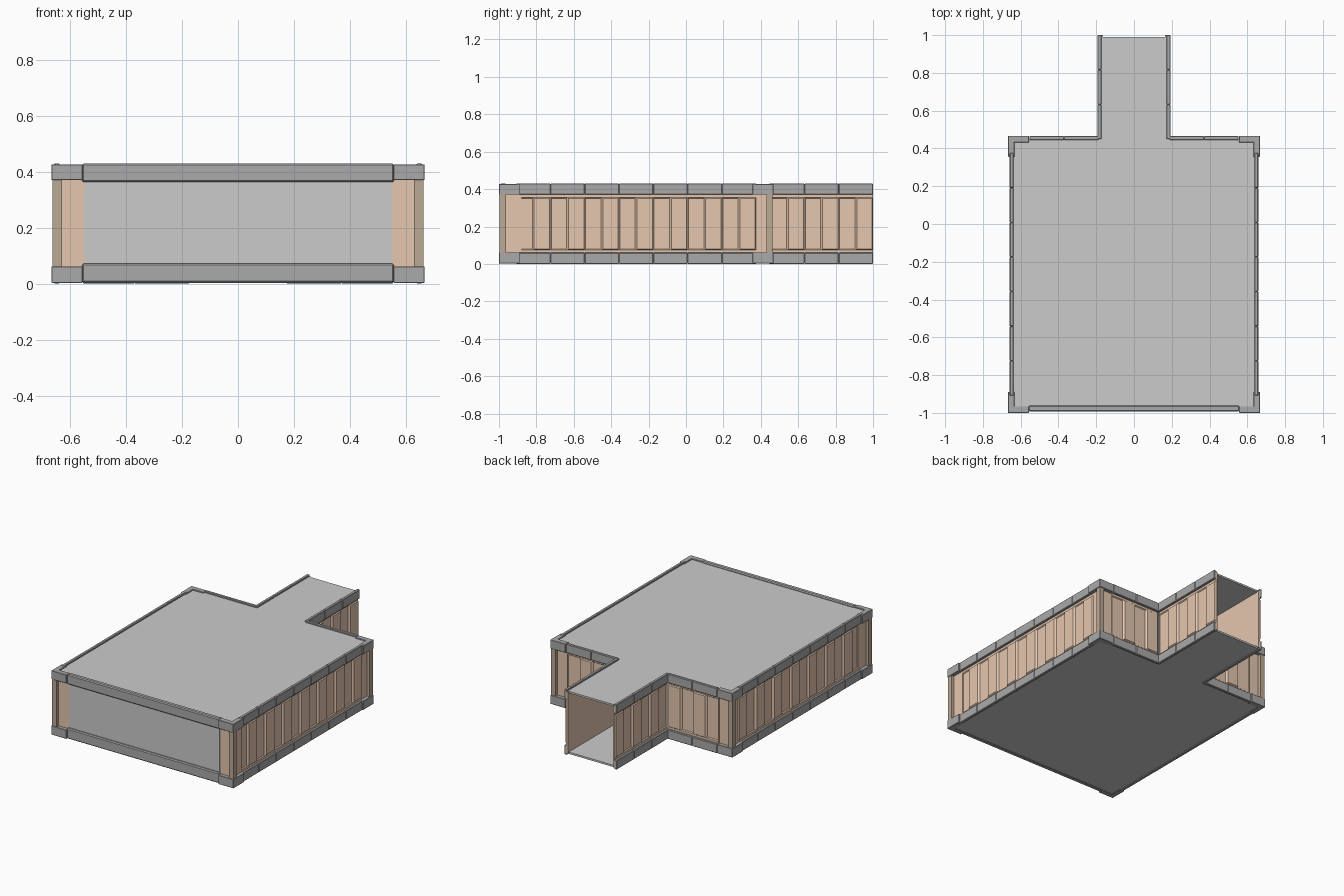
import bpy, bmesh, math
from mathutils import Matrix, Vector

if "Cube" in bpy.data.objects:
    bpy.data.objects.remove(bpy.data.objects["Cube"])

MOD = 0.1833            # length of one wall module
Z0, Z1 = 0.01, 0.417    # wall bottom and top


def material(name, rgb):
    m = bpy.data.materials.new(name)
    m.diffuse_color = (*rgb, 1)
    m.use_nodes = True
    m.node_tree.nodes["Principled BSDF"].inputs["Base Color"].default_value = m.diffuse_color
    return m


WOOD = material("wood_panel", (0.78, 0.57, 0.43))
POST = material("dark_post", (0.50, 0.40, 0.30))
TRIM = material("dark_trim", (0.40, 0.40, 0.40))


def finish(name, bm, mat=None, mirror=False):
    bmesh.ops.recalc_face_normals(bm, faces=bm.faces)
    me = bpy.data.meshes.new(name)
    bm.to_mesh(me)
    bm.free()
    ob = bpy.data.objects.new(name, me)
    bpy.context.collection.objects.link(ob)
    if mat:
        me.materials.append(mat)
    if mirror:
        ob.modifiers.new("mirror", 'MIRROR').use_mirror_merge = False
    return ob


def add_box(bm, x0, x1, y0, y1, z0, z1, bevel=0):
    part = bmesh.new()
    bmesh.ops.create_cube(part, size=1, matrix=Matrix.Translation(
        ((x0 + x1) / 2, (y0 + y1) / 2, (z0 + z1) / 2))
        @ Matrix.Diagonal((x1 - x0, y1 - y0, z1 - z0, 1)))
    if bevel:
        bmesh.ops.bevel(part, geom=part.edges[:], offset=bevel, segments=1, affect='EDGES')
    me = bpy.data.meshes.new("tmp")
    part.to_mesh(me)
    part.free()
    bm.from_mesh(me)
    bpy.data.meshes.remove(me)


def box(name, *dims, mat=None, mirror=False, bevel=0):
    bm = bmesh.new()
    add_box(bm, *dims, bevel)
    return finish(name, bm, mat, mirror)


def prism(name, pts, z0, z1, mat, bevel=0):
    bm = bmesh.new()
    f = bm.faces.new([bm.verts.new((x, y, z0)) for x, y in pts])
    r = bmesh.ops.extrude_face_region(bm, geom=[f])
    bmesh.ops.translate(bm, vec=(0, 0, z1 - z0),
                        verts=[v for v in r["geom"] if isinstance(v, bmesh.types.BMVert)])
    if bevel:
        bmesh.ops.recalc_face_normals(bm, faces=bm.faces)
        bmesh.ops.bevel(bm, geom=bm.edges[:], offset=bevel, segments=1, affect='EDGES')
    return finish(name, bm, mat, True)


def wall(name, n, start, angle):
    """Panelled wall of n modules; local x runs along it, local y points outward."""
    mat = Matrix.Translation((*start, 0)) @ Matrix.Rotation(angle, 4, 'Z')
    bm = bmesh.new()
    rows = [Z0, 0.074, 0.356, Z1]
    panels = []
    for i in range(2 * n):
        a, b = i * MOD / 2, (i + 1) * MOD / 2
        for j in range(3):
            f = bm.faces.new([bm.verts.new((x, 0.013, z)) for x, z in (
                (a, rows[j]), (a, rows[j + 1]), (b, rows[j + 1]), (b, rows[j]))])
            if j == 1:
                panels.append(f)
    bmesh.ops.remove_doubles(bm, verts=bm.verts[:], dist=0.0001)
    # close the sheet into a slab
    rim = [e for e in bm.edges if e.is_boundary]
    r = bmesh.ops.extrude_edge_only(bm, edges=rim)
    for v in r["geom"]:
        if isinstance(v, bmesh.types.BMVert):
            v.co.y = 0
    bmesh.ops.edgeloop_fill(bm, edges=[e for e in bm.edges if e.is_boundary])
    # alternate raised and sunken panels
    for k, depth in enumerate((0.006, -0.006)):
        bm.normal_update()
        for f in panels[k::2]:
            bmesh.ops.inset_individual(bm, faces=[f], thickness=0.007, depth=depth)
    bmesh.ops.transform(bm, matrix=mat, verts=bm.verts)
    finish(name, bm, WOOD, True)
    # one trim segment per module, top and bottom
    bm = bmesh.new()
    for i in range(n):
        for z0, z1 in ((0, 0.06), (0.37, 0.43)):
            add_box(bm, i * MOD, (i + 1) * MOD, 0.008, 0.028, z0, z1, 0.003)
    bmesh.ops.transform(bm, matrix=mat, verts=bm.verts)
    finish(name + "_trim", bm, TRIM, True)


# Walls: long side, rear and corridor (mirrored to the left)
wall("side_wall", 7, (0.63, 0.375), -math.pi / 2)
wall("rear_wall", 2, (0.187, 0.437), 0)
wall("corridor_wall", 3, (0.165, 1.0), -math.pi / 2)

# Corners: L-shaped wall, square post, L-shaped caps
for label, cy, s in (("front", -1.0, 1), ("rear", 0.467, -1)):
    def ell(out, thick, arm):
        x, y = 0.667 - out, cy + s * out
        ax, ay = 0.667 - arm, cy + s * arm
        return [(x, y), (x, ay), (x - thick, ay), (x - thick, y + s * thick),
                (ax, y + s * thick), (ax, y)]
    prism(label + "_corner_wall", ell(0.024, 0.013, 0.12), Z0, Z1, WOOD)
    ya, yb = sorted((cy + s * 0.004, cy + s * 0.037))
    box(label + "_post", 0.63, 0.663, ya, yb, 0.05, 0.38, mat=POST, mirror=True)
    prism(label + "_corner_base", ell(0, 0.035, 0.111), 0.003, 0.062, TRIM, 0.002)
    prism(label + "_corner_cap", ell(0, 0.035, 0.111), 0.37, 0.427, TRIM, 0.002)

# Front opening: grey screen with wide trim rails
box("front_screen", -0.55, 0.55, -0.978, -0.966, 0.05, 0.38)
box("front_base_rail", -0.558, 0.558, -0.993, -0.961, 0.003, 0.072, mat=TRIM, bevel=0.006)
box("front_top_rail", -0.558, 0.558, -0.993, -0.961, 0.363, 0.43, mat=TRIM, bevel=0.006)

# Floors and roofs
for label, z0, z1 in (("floor", 0.006, 0.018), ("roof", 0.408, 0.42)):
    box("room_" + label, -0.64, 0.64, -0.975, 0.447, z0, z1)
    box("corridor_" + label, -0.174, 0.174, 0.447, 0.99, z0, z1)
